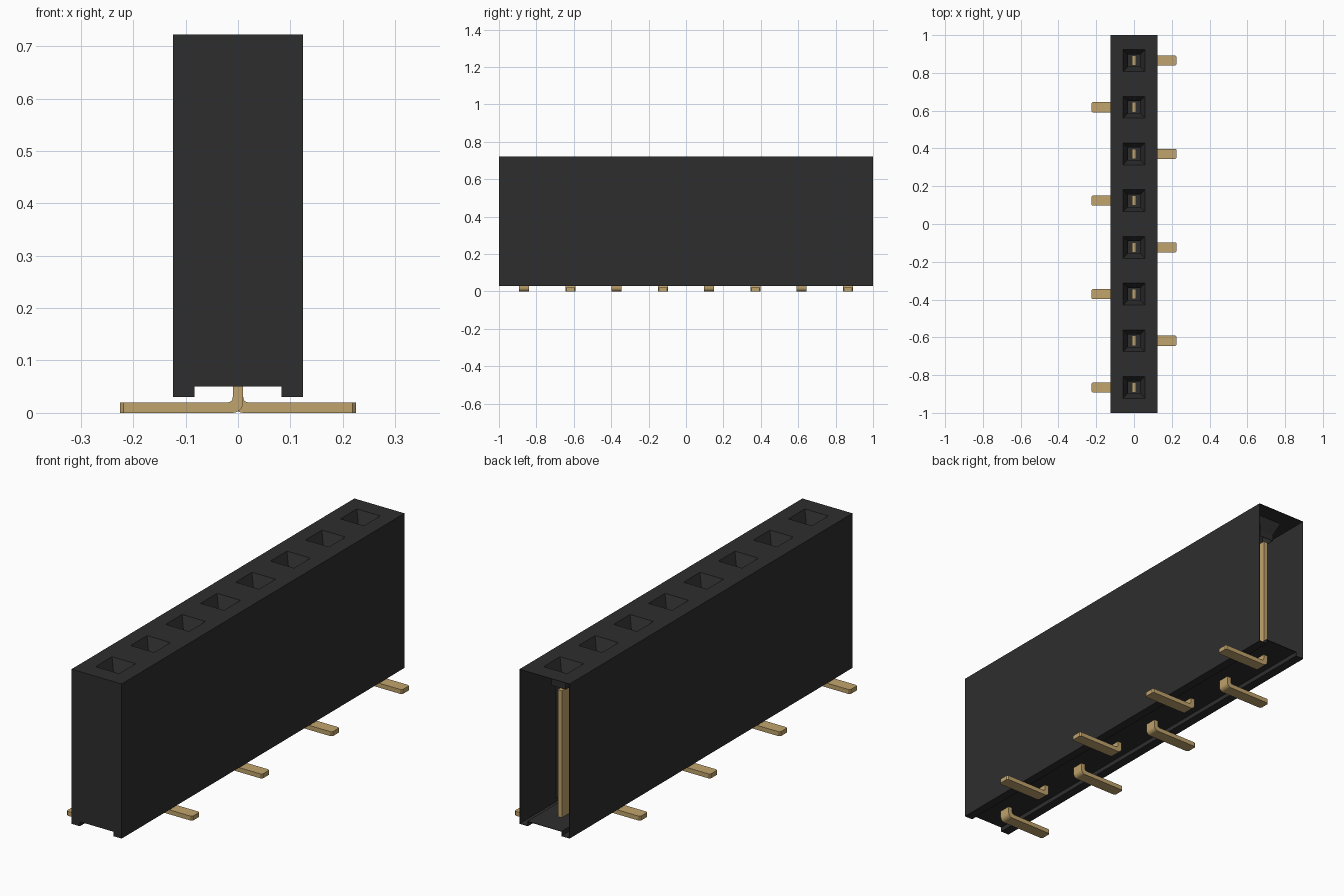
import bpy, bmesh, math

if "Cube" in bpy.data.objects:
    bpy.data.objects.remove(bpy.data.objects["Cube"], do_unlink=True)

COUNT, PITCH = 8, 0.2473
HALF_X, HALF_Y = 0.124, 1.0
TOP, FLOOR, BOTTOM = 0.722, 0.05, 0.03
pin_y = [(i - (COUNT - 1) / 2) * PITCH for i in range(COUNT)]
bounds = [-HALF_Y] + [y + PITCH / 2 for y in pin_y[:-1]] + [HALF_Y]


def material(name, rgb):
    m = bpy.data.materials.new(name)
    m.use_nodes = True
    m.diffuse_color = (*rgb, 1)
    bsdf = m.node_tree.nodes["Principled BSDF"]
    bsdf.inputs["Base Color"].default_value = (*rgb, 1)
    bsdf.inputs["Roughness"].default_value = 0.6
    return m


black = material("black plastic", (0.027, 0.027, 0.027))
gold = material("gold metal", (0.53, 0.37, 0.15))


def finish(name, bm, mat):
    bmesh.ops.recalc_face_normals(bm, faces=bm.faces)
    mesh = bpy.data.meshes.new(name)
    bm.to_mesh(mesh)
    bm.free()
    mesh.materials.append(mat)
    obj = bpy.data.objects.new(name, mesh)
    bpy.context.collection.objects.link(obj)
    return obj


def square(bm, y, half, z):
    return [bm.verts.new((sx * half, y + sy * half, z))
            for sx, sy in ((-1, -1), (1, -1), (1, 1), (-1, 1))]


def bridge(bm, a, b):
    for k in range(len(a)):
        n = (k + 1) % len(a)
        bm.faces.new((a[k], a[n], b[n], b[k]))


# Housing shell: channelled section, closed at the front and open at the back
section = [(-HALF_X, TOP), (-HALF_X, BOTTOM), (-0.083, BOTTOM), (-0.083, FLOOR),
           (0.083, FLOOR), (0.083, BOTTOM), (HALF_X, BOTTOM), (HALF_X, TOP)]
bm = bmesh.new()
rings = [[bm.verts.new((x, y, z)) for x, z in section] for y in bounds]
bm.faces.new(rings[0])
for i, y in enumerate(pin_y):
    a, b = rings[i], rings[i + 1]
    for k in range(len(section) - 1):
        bm.faces.new((a[k], a[k + 1], b[k + 1], b[k]))
    # Top plate of each cell with a tapered socket and a short shaft
    loops = [[a[0], a[-1], b[-1], b[0]], square(bm, y, 0.058, TOP),
             square(bm, y, 0.033, 0.665), square(bm, y, 0.033, 0.635)]
    for upper, lower in zip(loops, loops[1:]):
        bridge(bm, upper, lower)
housing = finish("housing", bm, black)
solid = housing.modifiers.new("wall", "SOLIDIFY")
solid.thickness = 0.003
solid.offset = -1

# Walls between neighbouring cells
bm = bmesh.new()
for y in bounds[1:-1]:
    cube = bmesh.ops.create_cube(bm, size=1)["verts"]
    bmesh.ops.scale(bm, vec=(2 * HALF_X - 0.004, 0.01, TOP - FLOOR - 0.004), verts=cube)
    bmesh.ops.translate(bm, vec=(0, y, (TOP + FLOOR) / 2), verts=cube)
finish("cell_walls", bm, black)


# Bent contacts: upright blade, rounded bend and flat foot
def contact(name, y, side):
    half, tip, width = 0.01, 0.225, 0.027
    steps = [math.pi / 2 * k / 5 for k in range(6)]
    outline = [(-half, 0.62)]
    outline += [(half - 0.02 * math.cos(t), 0.02 - 0.02 * math.sin(t)) for t in steps]
    outline += [(tip, 0), (tip, 0.02)]
    outline += [(0.02 - half * math.sin(t), 0.03 - half * math.cos(t)) for t in steps]
    outline += [(half, 0.62)]
    bm = bmesh.new()
    face = bm.faces.new([bm.verts.new((side * x, y - width, z)) for x, z in outline])
    new = bmesh.ops.extrude_face_region(bm, geom=[face])["geom"]
    moved = [v for v in new if isinstance(v, bmesh.types.BMVert)]
    bmesh.ops.translate(bm, vec=(0, 2 * width, 0), verts=moved)
    bmesh.ops.recalc_face_normals(bm, faces=bm.faces)
    # Chamfer the upright corners of the foot tip
    corners = [e for e in bm.edges
               if all(abs(v.co.x) > tip - 0.001 for v in e.verts)
               and abs(e.verts[0].co.z - e.verts[1].co.z) > 0.01]
    bmesh.ops.bevel(bm, geom=corners, offset=0.006, segments=1, affect='EDGES')
    return finish(name, bm, gold)


for i, y in enumerate(pin_y):
    obj = contact(f"contact_{i + 1}", y, 1 if i % 2 else -1)
    bpy.ops.object.select_all(action='DESELECT')
    obj.select_set(True)
    bpy.context.view_layer.objects.active = obj
    bpy.ops.object.shade_smooth_by_angle(angle=math.radians(30))
